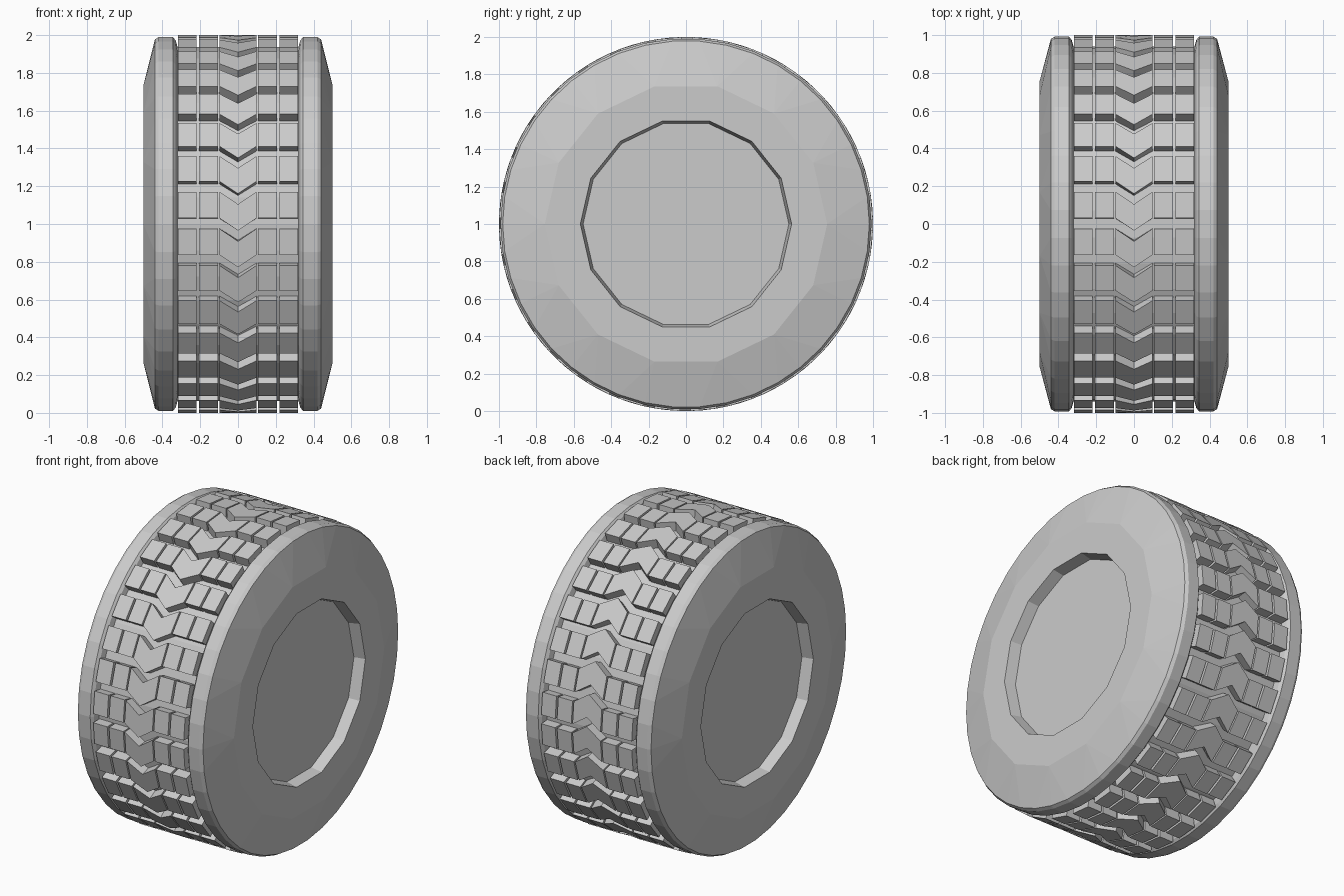
import bpy, bmesh
from math import sin, cos, pi, radians

if "Cube" in bpy.data.objects:
    bpy.data.objects.remove(bpy.data.objects["Cube"])


def polar(x, r, a):
    # point on the wheel: angle 0 faces the front, 90 degrees is the top
    return (x, -r * cos(a), 1 + r * sin(a))


def finish(bm, name):
    bmesh.ops.recalc_face_normals(bm, faces=bm.faces)
    me = bpy.data.meshes.new(name)
    bm.to_mesh(me)
    bm.free()
    ob = bpy.data.objects.new(name, me)
    bpy.context.collection.objects.link(ob)
    return ob


def ring(bm, x, r, n, phase=0.0):
    return [bm.verts.new(polar(x, r, phase + 2 * pi * i / n)) for i in range(n)]


def loft(bm, a, b):
    # join two rings; one may have a whole multiple of the other's sides
    if len(a) > len(b):
        a, b = b, a
    n, m = len(a), len(b)
    k = m // n
    h = k // 2
    for i in range(n):
        a0, a1 = a[i], a[(i + 1) % n]
        if k == 1:
            bm.faces.new((a0, a1, b[(i + 1) % n], b[i]))
            continue
        for j in range(i * k - h, i * k + k - 1 - h):
            bm.faces.new((a0, b[(j + 1) % m], b[j % m]))
        j = i * k + k - 1 - h
        bm.faces.new((a0, a1, b[(j + 1) % m], b[j % m]))


# tyre carcass: coarse side walls, rounder shoulders, sunken tread channel
LOW, HIGH = 14, 42
half = [(0.50, 0.565, LOW), (0.50, 0.755, LOW), (0.44, 0.98, HIGH),
        (0.42, 0.992, HIGH), (0.345, 0.992, HIGH), (0.33, 0.975, HIGH),
        (0.32, 0.94, HIGH)]
profile = [(0.43, 0.55, LOW)] + half
profile += [(-x, r, n) for x, r, n in reversed(profile)]
bm = bmesh.new()
rings = [ring(bm, x, r, n) for x, r, n in profile]
for a, b in zip(rings, rings[1:]):
    loft(bm, a, b)
finish(bm, "tyre_carcass")

# flat hub discs closing both recesses
for side, name in ((1, "hub_disc_right"), (-1, "hub_disc_left")):
    bm = bmesh.new()
    f = bm.faces.new(ring(bm, side * 0.43, 0.55, LOW))
    f.normal_update()
    if f.normal.x * side < 0:
        f.normal_flip()
    me = bpy.data.meshes.new(name)
    bm.to_mesh(me)
    bm.free()
    bpy.context.collection.objects.link(bpy.data.objects.new(name, me))

# tread: 32 rows of four square lugs and a central chevron
ROWS = 32
LUG = radians(8.0)
TIP = radians(3.8)


def lug(bm, outline):
    low = [bm.verts.new(polar(x, 0.93, a)) for x, a in outline]
    top = [bm.verts.new(polar(x, 1.0, a)) for x, a in outline]
    n = len(outline)
    for i in range(n):
        j = (i + 1) % n
        bm.faces.new((low[i], low[j], top[j], top[i]))
    if n == 6:  # chevron top splits along its middle
        bm.faces.new((top[0], top[1], top[4], top[5]))
        bm.faces.new((top[1], top[2], top[3], top[4]))
    else:
        bm.faces.new(top)


bm = bmesh.new()
for i in range(ROWS):
    a0 = radians(1.8) + 2 * pi * i / ROWS
    a1 = a0 + LUG
    for x0, x1 in ((0.107, 0.207), (0.22, 0.318)):
        for s in (1, -1):
            lug(bm, [(s * x0, a0), (s * x1, a0), (s * x1, a1), (s * x0, a1)])
    lug(bm, [(-0.098, a0), (0, a0 - TIP), (0.098, a0),
             (0.098, a1), (0, a1 - TIP), (-0.098, a1)])
finish(bm, "tread_lugs")
